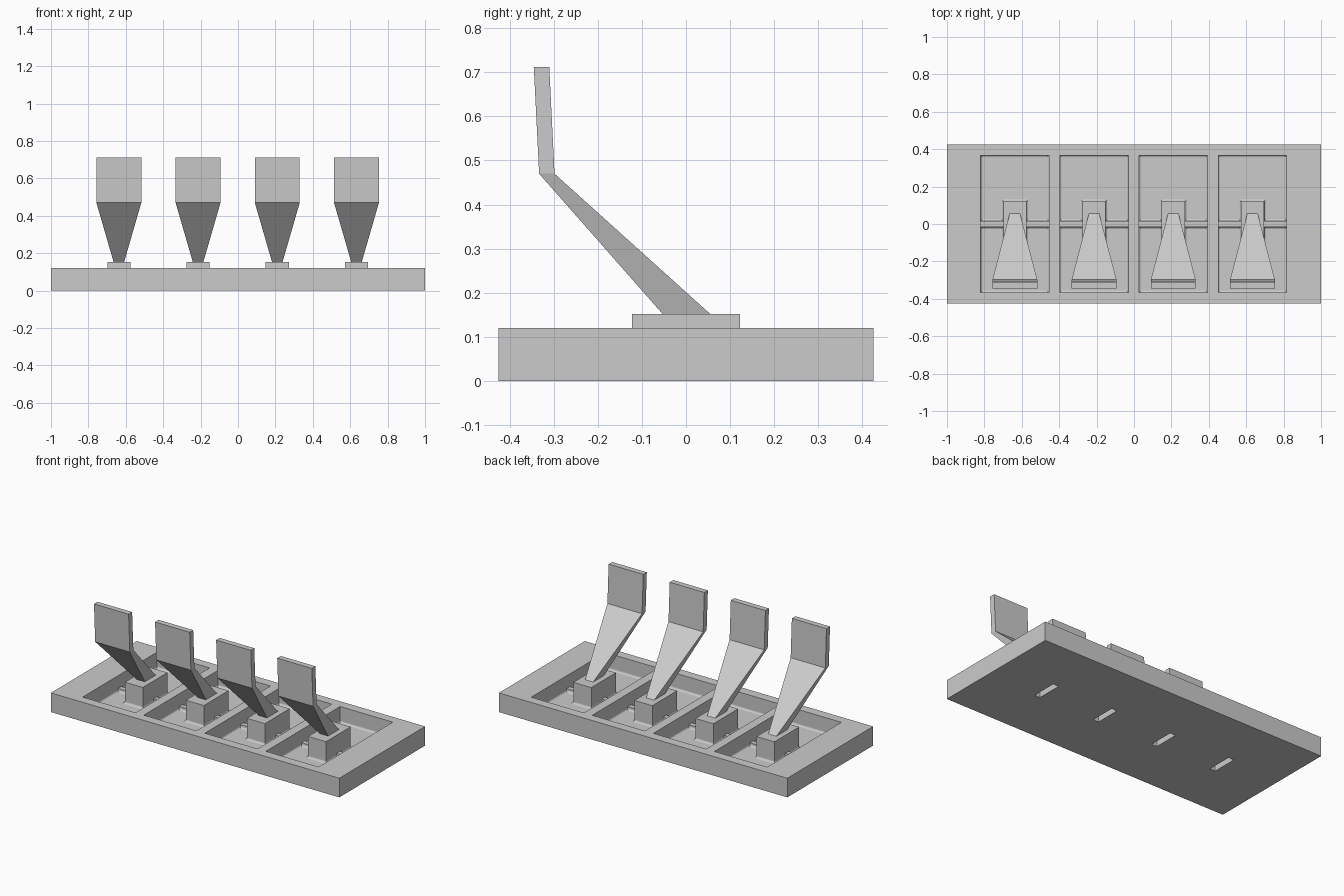
import bpy, bmesh

if "Cube" in bpy.data.objects:
    bpy.data.objects.remove(bpy.data.objects["Cube"])

BAYS = [-0.637 + 0.4235 * i for i in range(4)]
HALF_W, HALF_D = 0.183, 0.367        # pocket half size
BLOCK_W, BLOCK_D = 0.062, 0.122      # pivot block half size
TOP, FLOOR, RIB_TOP, RIB = 0.12, 0.02, 0.04, 0.016
BLOCK_TOP = 0.152

grey = bpy.data.materials.new("plain_grey")
grey.use_nodes = True
grey.diffuse_color = (0.6, 0.6, 0.6, 1)
grey.node_tree.nodes["Principled BSDF"].inputs["Base Color"].default_value = (0.6, 0.6, 0.6, 1)


def finish(name, bm):
    bmesh.ops.recalc_face_normals(bm, faces=bm.faces)
    mesh = bpy.data.meshes.new(name)
    bm.to_mesh(mesh)
    bm.free()
    mesh.materials.append(grey)
    obj = bpy.data.objects.new(name, mesh)
    bpy.context.collection.objects.link(obj)
    return obj


def add_box(bm, x, y, z):
    """Box from (low, high) pairs."""
    verts = bmesh.ops.create_cube(bm, size=1)["verts"]
    for v in verts:
        v.co = [lo + (c + 0.5) * (hi - lo) for c, (lo, hi) in zip(v.co, (x, y, z))]


def extrude_up(bm, outline, low, high):
    face = bm.faces.new([bm.verts.new((x, y, low)) for x, y in outline])
    new = bmesh.ops.extrude_face_region(bm, geom=[face], use_keep_orig=True)["geom"]
    for v in new:
        if isinstance(v, bmesh.types.BMVert):
            v.co.z = high


def cut(target, cutter):
    mod = target.modifiers.new(cutter.name, "BOOLEAN")
    mod.operation = "DIFFERENCE"
    mod.solver = "EXACT"
    mod.object = cutter
    cutter.hide_render = True
    cutter.hide_set(True)


# Base tray
bm = bmesh.new()
add_box(bm, (-1, 1), (-0.425, 0.425), (0, TOP))
base = finish("base_tray", bm)

# Pocket halves wrapped round each block, with filleted floors
bm = bmesh.new()
for cx in BAYS:
    for s in (-1, 1):
        half = [(HALF_W, RIB), (HALF_W, HALF_D), (-HALF_W, HALF_D), (-HALF_W, RIB),
                (-BLOCK_W, RIB), (-BLOCK_W, BLOCK_D), (BLOCK_W, BLOCK_D), (BLOCK_W, RIB)]
        extrude_up(bm, [(cx + x, s * y) for x, y in half], FLOOR, 0.2)
floor_edges = [e for e in bm.edges if all(abs(v.co.z - FLOOR) < 1e-4 for v in e.verts)]
bmesh.ops.recalc_face_normals(bm, faces=bm.faces)
bmesh.ops.bevel(bm, geom=floor_edges, offset=0.012, segments=4, profile=0.5, affect="EDGES")
cut(base, finish("pocket_cutter", bm))

# Gaps above the low ribs either side of each block
bm = bmesh.new()
for cx in BAYS:
    for s in (-1, 1):
        x = sorted((cx + s * BLOCK_W, cx + s * HALF_W))
        add_box(bm, x, (-0.03, 0.03), (RIB_TOP, 0.2))
cut(base, finish("rib_gap_cutter", bm))

# Slots in the underside
bm = bmesh.new()
for cx in BAYS:
    add_box(bm, (cx - 0.019, cx + 0.019), (-0.08, 0.08), (-0.05, 0.1))
cut(base, finish("slot_cutter", bm))

# Block caps and bent levers
SECTIONS = [  # half width, height, front y, back y
    (0.028, BLOCK_TOP, -0.053, 0.055),
    (0.12, 0.47, -0.333, -0.298),
    (0.12, 0.712, -0.345, -0.31),
]
for i, cx in enumerate(BAYS, 1):
    bm = bmesh.new()
    add_box(bm, (cx - BLOCK_W, cx + BLOCK_W), (-BLOCK_D, BLOCK_D), (TOP, BLOCK_TOP))
    finish(f"pivot_block_{i}", bm)

    bm = bmesh.new()
    rings = [[bm.verts.new((cx + x, y, z)) for x, y in ((-w, f), (w, f), (w, b), (-w, b))]
             for w, z, f, b in SECTIONS]
    for low, high in zip(rings, rings[1:]):
        for k in range(4):
            n = (k + 1) % 4
            bm.faces.new((low[k], low[n], high[n], high[k]))
    bm.faces.new(rings[0])
    bm.faces.new(rings[-1])
    finish(f"lever_{i}", bm)
